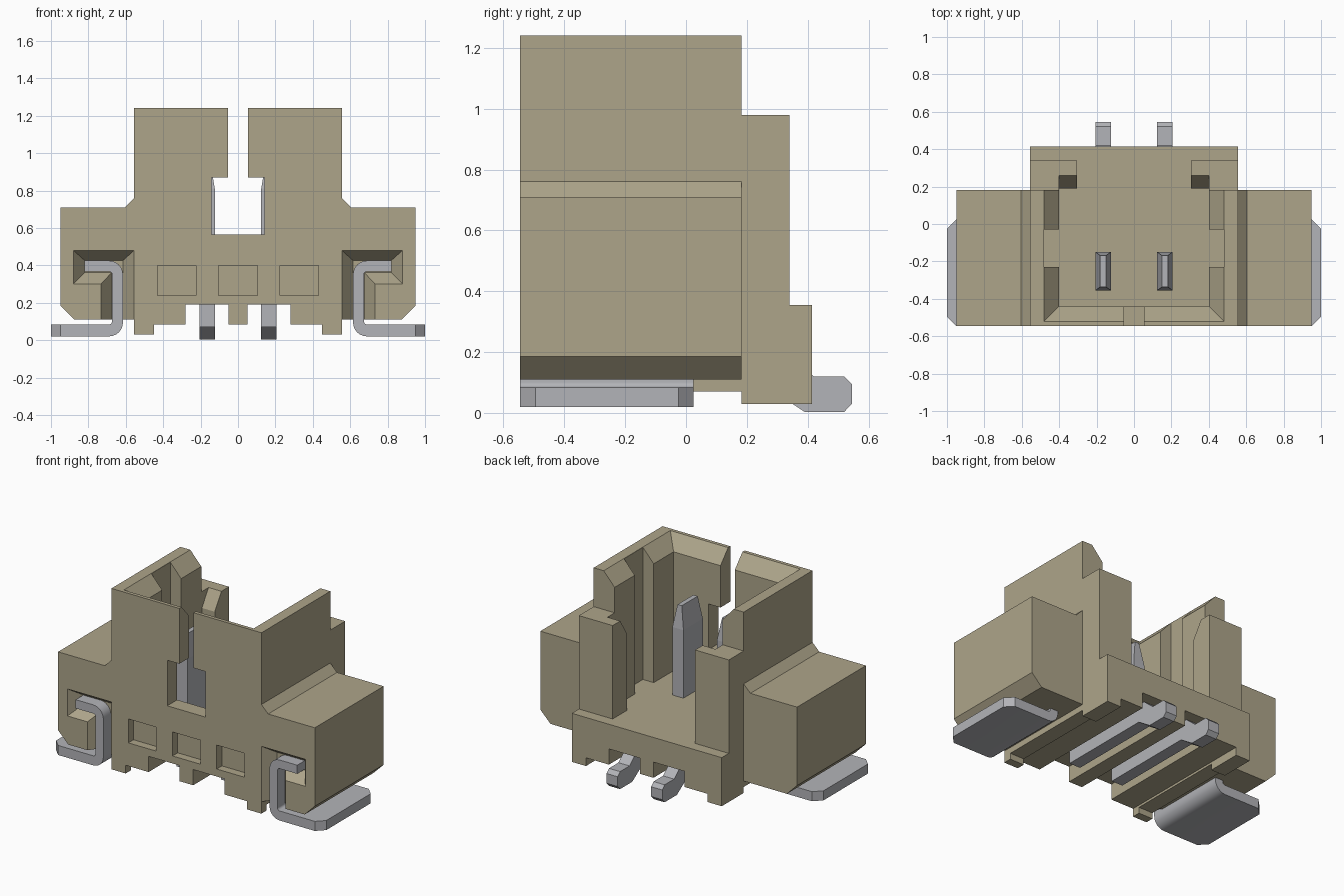
import bpy, bmesh, math
from mathutils import Vector

if "Cube" in bpy.data.objects:
    bpy.data.objects.remove(bpy.data.objects["Cube"])


def material(name, rgb):
    m = bpy.data.materials.new(name)
    m.diffuse_color = (*rgb, 1)
    m.use_nodes = True
    m.node_tree.nodes["Principled BSDF"].inputs["Base Color"].default_value = m.diffuse_color
    return m


BEIGE = material("beige plastic", (0.42, 0.375, 0.255))
METAL = material("grey metal", (0.45, 0.455, 0.48))


def loft(bm, a, b):
    """Closed solid between two matching loops of 3D points."""
    va, vb = [bm.verts.new(p) for p in a], [bm.verts.new(p) for p in b]
    n = len(va)
    bm.faces.new(va)
    bm.faces.new(vb[::-1])
    for i in range(n):
        j = (i + 1) % n
        bm.faces.new((va[i], vb[i], vb[j], va[j]))
    bmesh.ops.recalc_face_normals(bm, faces=bm.faces[:])


def prism_y(bm, pts, y0, y1):
    loft(bm, [(x, y0, z) for x, z in pts], [(x, y1, z) for x, z in pts])


def prism_x(bm, pts, x0, x1):
    loft(bm, [(x0, y, z) for y, z in pts], [(x1, y, z) for y, z in pts])


def finish(bm, name, mat):
    me = bpy.data.meshes.new(name)
    bmesh.ops.recalc_face_normals(bm, faces=bm.faces[:])
    bm.to_mesh(me)
    bm.free()
    me.materials.append(mat)
    ob = bpy.data.objects.new(name, me)
    bpy.context.collection.objects.link(ob)
    return ob


def cut(target, a, b):
    """Subtract the solid lofted between two loops."""
    bm = bmesh.new()
    loft(bm, a, b)
    c = finish(bm, "cutter", BEIGE)
    c.hide_render = True
    mod = target.modifiers.new("cut", "BOOLEAN")
    mod.operation, mod.solver, mod.object = "DIFFERENCE", "EXACT", c
    bpy.context.view_layer.objects.active = target
    bpy.ops.object.modifier_apply(modifier=mod.name)
    bpy.data.objects.remove(c)


def rect_z(x0, x1, y0, y1, z):
    return [(x0, y0, z), (x1, y0, z), (x1, y1, z), (x0, y1, z)]


def rect_y(x0, x1, z0, z1, y):
    return [(x0, y, z0), (x1, y, z0), (x1, y, z1), (x0, y, z1)]


def cut_box(t, x0, x1, y0, y1, z0, z1):
    cut(t, rect_z(x0, x1, y0, y1, z0), rect_z(x0, x1, y0, y1, z1))


# Housing: front silhouette, mirrored and extruded through the full depth
half = [(0.05, 0.085), (0.05, 0.19), (0.28, 0.19), (0.28, 0.085), (0.45, 0.085),
        (0.45, 0.03), (0.555, 0.03), (0.555, 0.11), (0.875, 0.11), (0.95, 0.185),
        (0.95, 0.71), (0.605, 0.71), (0.555, 0.76), (0.555, 1.24)]
bm = bmesh.new()
prism_y(bm, half + [(-x, z) for x, z in reversed(half)], -0.545, 0.415)
housing = finish(bm, "housing", BEIGE)

# Stepped back: posts, low base
cut_box(housing, -2, 2, 0.34, 1, 0.355, 2)
cut_box(housing, -2, 2, 0.183, 1, 0.98, 2)
# Cavity, open at the back, with a chamfered rim
cut_box(housing, -0.40, 0.40, -0.44, 0.19, 0.355, 2)
cut_box(housing, -0.305, 0.305, 0.0, 1, 0.355, 2)
cut(housing, rect_z(-0.40, 0.40, -0.44, 0.5, 1.15),
    rect_z(-0.49, 0.49, -0.53, 0.5, 1.25))
cut_box(housing, -0.48, 0.48, -0.23, -0.03, 0.355, 2)
# Keyhole slot in the front wall
cut_box(housing, -0.053, 0.053, -0.7, -0.3, 0.8, 2)
cut_box(housing, -0.142, 0.142, -0.7, -0.3, 0.565, 0.87)
# Three shallow dimples on the front
for x in (-0.327, 0, 0.327):
    cut_box(housing, x - 0.103, x + 0.103, -0.7, -0.49, 0.24, 0.40)

for s in (-1, 1):
    # Wings stop before the back block
    cut_box(housing, s * 0.555, s * 1.5, 0.183, 1, -1, 2)
    # Raised underside between the corner feet
    cut_box(housing, s * 0.40, s * 0.7, -0.49, 0.183, -0.5, 0.07)
    # Sloped lead-in on the post lips
    slope = [(0.17, 0.85), (0.17, 1.1), (0.26, 1.1), (0.26, 0.98), (0.19, 0.87)]
    cut(housing, [(s * 0.2, y, z) for y, z in slope], [(s * 0.40, y, z) for y, z in slope])
    # Tapered pockets around the solder tabs
    cut(housing, rect_y(s * 0.5475, s * 0.8875, 0.292, 0.487, -0.555),
        rect_y(s * 0.615, s * 0.82, 0.362, 0.426, -0.465))
    cut(housing, rect_y(s * 0.5475, s * 0.74, 0.0, 0.487, -0.555),
        rect_y(s * 0.615, s * 0.675, 0.0, 0.426, -0.465))


def arc(cx, cz, r, a0, a1, n=6):
    return [(cx + r * math.cos(math.radians(a0 + (a1 - a0) * i / n)),
             cz + r * math.sin(math.radians(a0 + (a1 - a0) * i / n))) for i in range(n + 1)]


# Solder tabs: bent strip with rounded bends and clipped foot corners
section = ([(1.0, 0.02)] + arc(0.69, 0.095, 0.075, 270, 180)
           + arc(0.69, 0.35, 0.075, 180, 90) + [(0.82, 0.425), (0.82, 0.367)]
           + arc(0.69, 0.35, 0.017, 90, 180) + arc(0.69, 0.101, 0.017, 180, 270)
           + [(1.0, 0.084)])
for s, side in ((-1, "left"), (1, "right")):
    bm = bmesh.new()
    prism_y(bm, [(s * x, z) for x, z in section], -0.545, 0.025)
    ends = [e for e in bm.edges if all(abs(v.co.x) > 0.99 for v in e.verts)
            and abs(e.verts[0].co.z - e.verts[1].co.z) > 0.01]
    bmesh.ops.bevel(bm, geom=ends, offset=0.05, segments=1, affect="EDGES")
    tab = finish(bm, side + "_solder_tab", METAL)
    bpy.ops.object.select_all(action="DESELECT")
    tab.select_set(True)
    bpy.context.view_layer.objects.active = tab
    bpy.ops.object.shade_smooth_by_angle(angle=math.radians(30))

# Contact pins: upright blade, under-floor run and bent solder tail
pin = [(-0.355, 0.07), (0.29, 0.07), (0.39, 0.003), (0.52, 0.003), (0.545, 0.03),
       (0.545, 0.095), (0.52, 0.12), (0.42, 0.12), (0.34, 0.188), (-0.15, 0.188),
       (-0.15, 0.96), (-0.355, 0.96)]
for s, side in ((-1, "left"), (1, "right")):
    bm = bmesh.new()
    cx = s * 0.165
    prism_x(bm, pin, cx - 0.041, cx + 0.041)
    bmesh.ops.bisect_plane(bm, geom=bm.verts[:] + bm.edges[:] + bm.faces[:],
                           plane_co=Vector((0, 0, 0.81)), plane_no=Vector((0, 0, 1)))
    for v in bm.verts:
        if v.co.z > 0.9:  # tapered tip
            v.co.x = cx + (v.co.x - cx) * 0.38
            v.co.y = -0.2525 + (v.co.y + 0.2525) * 0.82
    finish(bm, side + "_contact_pin", METAL)
